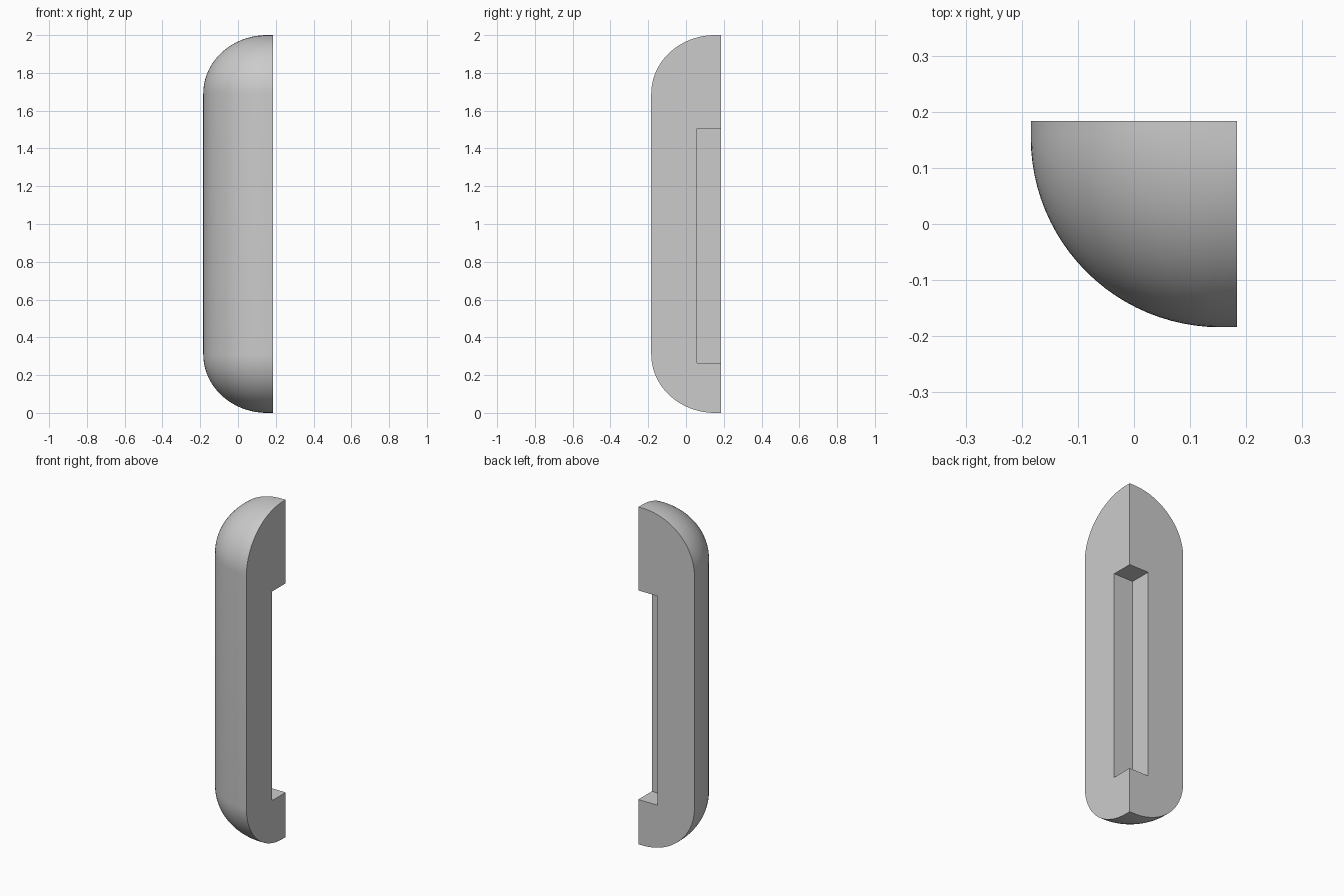
import bpy, bmesh
from math import sin, cos, pi

if "Cube" in bpy.data.objects:
    bpy.data.objects.remove(bpy.data.objects["Cube"])

HALF = 0.184          # half width, the straight corner sits at (HALF, HALF)
WIDTH = 2 * HALF
HEIGHT = 2.0
FLAT = 0.03           # short straight run before the round starts
END = 0.31            # height of the rounded ends
NOTCH = 0.127
NOTCH_LOW, NOTCH_HIGH = 0.265, 1.505
STEPS = 24

grey = bpy.data.materials.new("plain grey")
grey.use_nodes = True
colour = (0.6, 0.6, 0.6, 1)
grey.diffuse_color = colour
grey.node_tree.nodes["Principled BSDF"].inputs["Base Color"].default_value = colour


def quarter(rx, ry, flat_x, flat_y):
    """Quarter round from (rx, 0) to (0, ry) with short flats at both ends."""
    arc = [(flat_x + (rx - flat_x) * cos(i / STEPS * pi / 2),
            flat_y + (ry - flat_y) * sin(i / STEPS * pi / 2))
           for i in range(STEPS + 1)]
    return [(rx, 0)] + arc + [(0, ry)]


def make_object(name, bm):
    bmesh.ops.recalc_face_normals(bm, faces=bm.faces)
    mesh = bpy.data.meshes.new(name)
    bm.to_mesh(mesh)
    bm.free()
    mesh.materials.append(grey)
    obj = bpy.data.objects.new(name, mesh)
    bpy.context.collection.objects.link(obj)
    return obj


# Quarter-round bar: one plan section scaled along the end profile
bm = bmesh.new()
section = quarter(1, 1, FLAT / WIDTH, FLAT / WIDTH)
end = quarter(WIDTH, END, FLAT, 0)[1:-1]
levels = [(r, END - h) for r, h in reversed(end)]
levels += [(r, HEIGHT - END + h) for r, h in end]
rings = []
for r, z in levels:
    ring = [bm.verts.new((HALF - r * x, HALF - r * y, z)) for x, y in section]
    ring.append(bm.verts.new((HALF, HALF, z)))
    rings.append(ring)
for low, high in zip(rings, rings[1:]):
    for i in range(len(section) - 1):
        bm.faces.new((low[i], low[i + 1], high[i + 1], high[i]))
bm.faces.new(rings[0])
bm.faces.new(rings[-1])
# Two flat sides meeting at the straight corner
for i in (0, -2):
    edge = [ring[i] for ring in rings]
    bm.faces.new(edge + [rings[-1][-1], rings[0][-1]])
bar = make_object("quarter_round_bar", bm)

# Square notch cut along the straight corner
bm = bmesh.new()
bmesh.ops.create_cube(bm, size=1)
for v in bm.verts:
    v.co.x = HALF + (NOTCH if v.co.x > 0 else -NOTCH)
    v.co.y = HALF + (NOTCH if v.co.y > 0 else -NOTCH)
    v.co.z = NOTCH_HIGH if v.co.z > 0 else NOTCH_LOW
cutter = make_object("notch_cutter", bm)
cutter.hide_render = True

cut = bar.modifiers.new("notch", "BOOLEAN")
cut.operation = "DIFFERENCE"
cut.solver = "EXACT"
cut.object = cutter
bpy.context.view_layer.objects.active = bar
bar.select_set(True)
bpy.ops.object.modifier_apply(modifier=cut.name)
bpy.data.objects.remove(cutter)
bpy.ops.object.shade_smooth_by_angle(angle=pi / 6)
